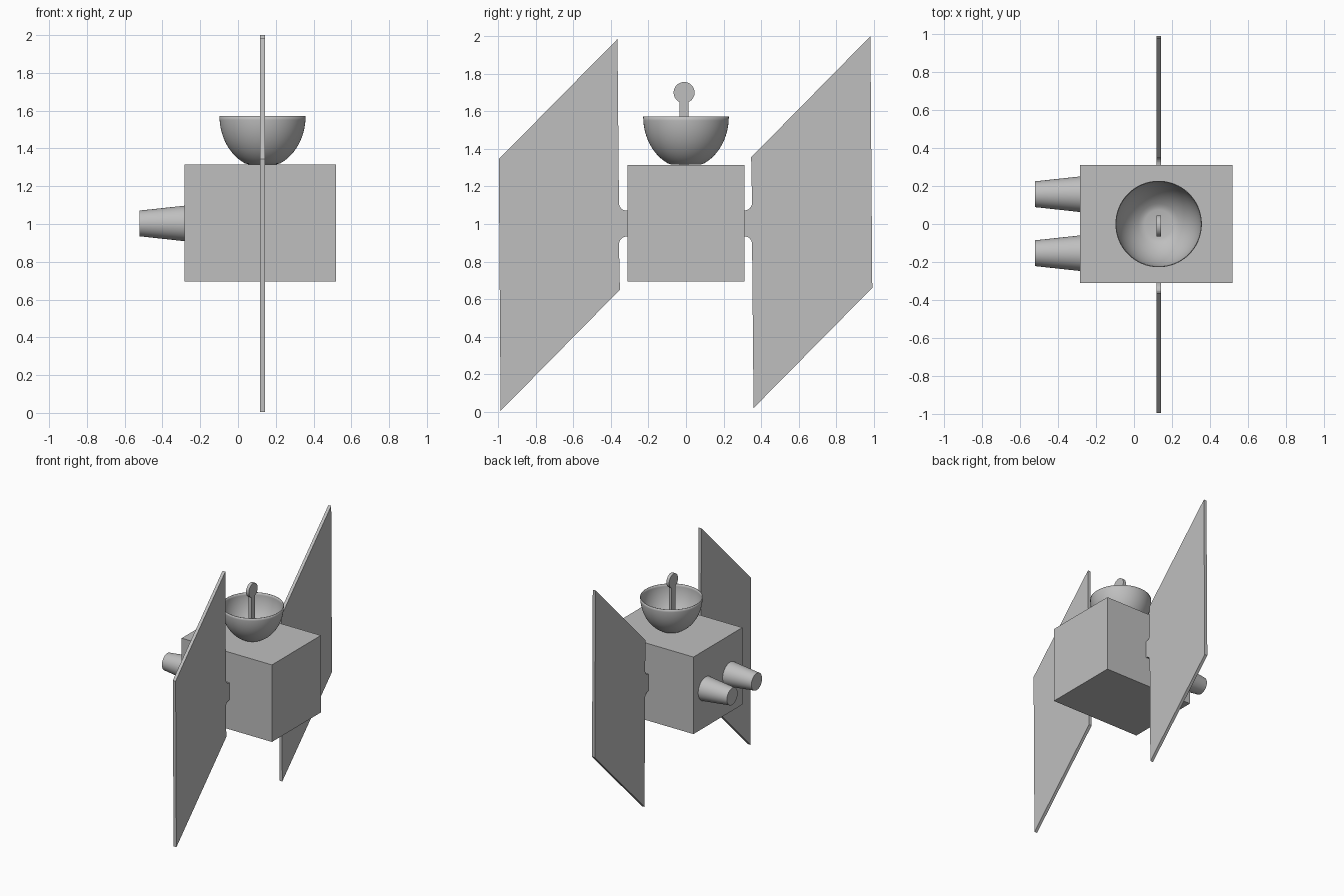
import bpy, bmesh
from math import sin, cos, pi, radians
from mathutils import Matrix

cube = bpy.data.objects.get("Cube")
if cube:
    bpy.data.objects.remove(cube, do_unlink=True)

# Single grey material
grey = bpy.data.materials.new("plain_grey")
grey.use_nodes = True
tone = (0.52, 0.52, 0.52, 1)
grey.diffuse_color = tone
grey.node_tree.nodes["Principled BSDF"].inputs["Base Color"].default_value = tone

AXIS_X = 0.13     # x of the panels, dish and feed
HALF = 0.0125     # half thickness of the plates
MID_Z = 1.0


def finish(name, bm, smooth=False):
    bmesh.ops.recalc_face_normals(bm, faces=bm.faces)
    mesh = bpy.data.meshes.new(name)
    bm.to_mesh(mesh)
    bm.free()
    mesh.materials.append(grey)
    obj = bpy.data.objects.new(name, mesh)
    bpy.context.collection.objects.link(obj)
    if smooth:
        bpy.ops.object.select_all(action='DESELECT')
        obj.select_set(True)
        bpy.context.view_layer.objects.active = obj
        bpy.ops.object.shade_smooth_by_angle(angle=radians(35))
    return obj


def plate(name, outline, smooth=False):
    """Extrude a (y, z) outline along x about the shared axis."""
    bm = bmesh.new()
    face = bm.faces.new([bm.verts.new((AXIS_X - HALF, y, z)) for y, z in outline])
    side = bmesh.ops.extrude_face_region(bm, geom=[face])["geom"]
    verts = [v for v in side if isinstance(v, bmesh.types.BMVert)]
    bmesh.ops.translate(bm, verts=verts, vec=(2 * HALF, 0, 0))
    return finish(name, bm, smooth)


def arc(cy, cz, r, start, end, steps):
    angles = [radians(start + (end - start) * i / steps) for i in range(steps + 1)]
    return [(cy + r * cos(a), cz + r * sin(a)) for a in angles]


# Body
bm = bmesh.new()
bmesh.ops.create_cube(bm, size=1, matrix=Matrix.Translation((0.118, 0, 1.005))
                      @ Matrix.Diagonal((0.804, 0.622, 0.62, 1)))
finish("body", bm)

# Thrusters
for name, y in (("left_thruster", 0.157), ("right_thruster", -0.154)):
    bm = bmesh.new()
    bmesh.ops.create_cone(bm, cap_ends=True, segments=48, radius1=0.094,
                          radius2=0.068, depth=0.24,
                          matrix=Matrix.Translation((-0.402, y, 1.003))
                          @ Matrix.Rotation(-pi / 2, 4, 'Y'))
    finish(name, bm, True)

# Solar panels: slanted sheet with a filleted neck meeting the body
panel = [(-0.987, 0.005), (-0.352, 0.65)]
panel += arc(-0.316, 0.892, 0.041, 180, 90, 8)
panel += [(-0.305, 0.933), (-0.305, 1.071)]
panel += arc(-0.316, 1.112, 0.041, 270, 180, 8)
panel += [(-0.365, 1.985), (-0.997, 1.345)]
plate("front_panel", panel)
plate("back_panel", [(-y - 0.005, 2 * MID_Z - z + 0.005) for y, z in panel])

# Dish: open half ellipsoid with a flat floor on the body
RIM_Z, RADIUS, DEPTH, FLOOR_R = 1.572, 0.228, 0.275, 0.075
bm = bmesh.new()
profile = [bm.verts.new((AXIS_X, 0, 1.316)), bm.verts.new((AXIS_X + FLOOR_R, 0, 1.316))]
for i in range(1, 17):
    a = radians(70 * (1 - i / 16))
    profile.append(bm.verts.new((AXIS_X + RADIUS * cos(a), 0, RIM_Z - DEPTH * sin(a))))
edges = [bm.edges.new(pair) for pair in zip(profile, profile[1:])]
bmesh.ops.spin(bm, geom=profile + edges, cent=(AXIS_X, 0, 0), axis=(0, 0, 1),
               angle=2 * pi, steps=64)
bmesh.ops.remove_doubles(bm, verts=bm.verts, dist=0.0005)
dish = finish("dish", bm, True)
shell = dish.modifiers.new("shell", 'SOLIDIFY')
shell.thickness = 0.004
# Keep the smoothing last so the rim stays crisp
dish.modifiers.move(len(dish.modifiers) - 1, 0)

# Feed: flat stem ending in a round disc
feed = [(-0.034, 1.31), (0.014, 1.31)]
feed += arc(-0.01, 1.7, 0.056, -64, 244, 40)
plate("dish_feed", feed, True)
